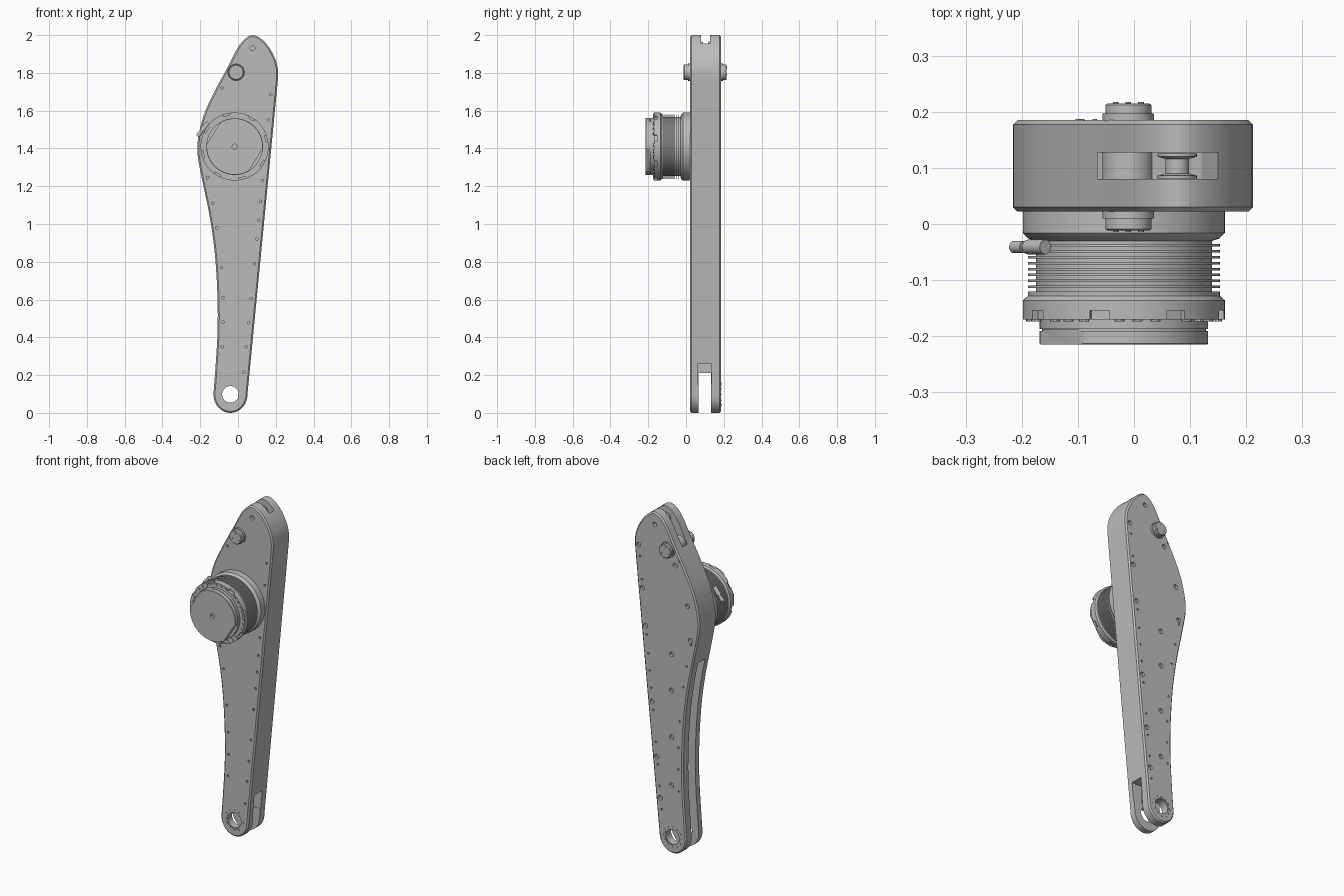
import bpy, bmesh, math
from mathutils import Vector, Matrix

if "Cube" in bpy.data.objects:
    bpy.data.objects.remove(bpy.data.objects["Cube"], do_unlink=True)

grey = bpy.data.materials.new("machined_grey")
grey.use_nodes = True
grey.diffuse_color = (0.5, 0.5, 0.5, 1)
grey.node_tree.nodes["Principled BSDF"].inputs["Base Color"].default_value = (0.5, 0.5, 0.5, 1)

FRONT, BACK = 0.022, 0.185
MOTOR = (-0.018, 1.41)
PIVOT = (-0.04, 0.098)


def make(name, bm):
    bmesh.ops.recalc_face_normals(bm, faces=bm.faces)
    mesh = bpy.data.meshes.new(name)
    bm.to_mesh(mesh)
    bm.free()
    mesh.materials.append(grey)
    ob = bpy.data.objects.new(name, mesh)
    bpy.context.collection.objects.link(ob)
    return ob


def smooth(ob, angle=30):
    bpy.ops.object.select_all(action="DESELECT")
    ob.select_set(True)
    bpy.context.view_layer.objects.active = ob
    bpy.ops.object.shade_smooth_by_angle(angle=math.radians(angle))


def loft(bm, loops):
    """Bridge closed loops of equal length and cap both ends."""
    rings = [[bm.verts.new(p) for p in loop] for loop in loops]
    n = len(rings[0])
    for a, b in zip(rings, rings[1:]):
        for i in range(n):
            j = (i + 1) % n
            bm.faces.new((a[i], a[j], b[j], b[i]))
    bm.faces.new(rings[0])
    bm.faces.new(rings[-1])


def lathe(bm, profile, centre, seg=64):
    """Turn (radius, y) points about an axis along y."""
    turn = [2 * math.pi * i / seg for i in range(seg)]
    loft(bm, [[(centre[0] + r * math.cos(t), y, centre[1] + r * math.sin(t)) for t in turn]
              for r, y in profile])


def disc(bm, x, z, r, y0, y1, seg=12):
    lathe(bm, [(r, y0), (r, y1)], (x, z), seg)


def prism(bm, points, y0, y1):
    loft(bm, [[(x, y, z) for x, z in points] for y in (y0, y1)])


def box(bm, lo, hi):
    prism(bm, [(lo[0], lo[2]), (hi[0], lo[2]), (hi[0], hi[2]), (lo[0], hi[2])], lo[1], hi[1])


def cut(ob, bm):
    """Subtract a cutter and keep only the result."""
    cutter = make("cutter", bm)
    cutter.hide_render = True
    mod = ob.modifiers.new("cut", "BOOLEAN")
    mod.operation, mod.solver, mod.object = "DIFFERENCE", "EXACT", cutter
    graph = bpy.context.evaluated_depsgraph_get()
    mesh = bpy.data.meshes.new_from_object(ob.evaluated_get(graph))
    ob.modifiers.clear()
    ob.data = mesh
    bpy.data.objects.remove(cutter, do_unlink=True)


# Arm outline: curved left edge, rounded head, straight right edge, round foot
left = [(-0.13, 0.1), (-0.12, 0.23), (-0.108, 0.44), (-0.11, 0.65), (-0.125, 0.865),
        (-0.152, 1.05), (-0.19, 1.235), (-0.214, 1.37), (-0.21, 1.46), (-0.18, 1.58),
        (-0.125, 1.7), (-0.055, 1.83), (0.013, 1.955)]
head = [(0.077, 2.0), (0.14, 1.965), (0.19, 1.89), (0.212, 1.81), (0.205, 1.7)]


def spline(pts, steps=5):
    pts = [Vector(p) for p in pts]
    out = []
    for i in range(len(pts) - 1):
        a, b, c, d = pts[max(i - 1, 0)], pts[i], pts[i + 1], pts[min(i + 2, len(pts) - 1)]
        for k in range(steps):
            t = k / steps
            out.append(0.5 * (2 * b + (c - a) * t + (2 * a - 5 * b + 4 * c - d) * t * t
                              + (3 * b - a - 3 * c + d) * t ** 3))
    return out + [pts[-1]]


upper = spline(left + head)
foot = [Vector((PIVOT[0] + 0.09 * math.cos(t), PIVOT[1] + 0.098 * math.sin(t)))
        for t in [-math.pi * i / 20 for i in range(20)]]
outline = upper + foot


def inset(points, d):
    out = []
    for i, p in enumerate(points):
        t = (points[(i + 1) % len(points)] - points[i - 1]).normalized()
        out.append(p + Vector((t.y, -t.x)) * d)
    return out


def edge_x(z, side):
    """x of the arm edge at height z."""
    if side > 0:
        return 0.05 + (z - 0.1) * 0.155 / 1.6
    for a, b in zip(left, left[1:]):
        if a[1] <= z <= b[1]:
            return a[0] + (b[0] - a[0]) * (z - a[1]) / (b[1] - a[1])


bm = bmesh.new()
small = inset(outline, 0.008)
loft(bm, [[(p.x, y, p.y) for p in pts] for pts, y in
          ((small, FRONT), (outline, FRONT + 0.008), (outline, BACK - 0.008), (small, BACK))])
arm = make("arm_body", bm)

# Fork slot at the foot, with a wider mouth above it on the right edge
bm = bmesh.new()
box(bm, (-0.3, 0.066, -0.1), (0.3, 0.132, 0.21))
cut(arm, bm)
bm = bmesh.new()
box(bm, (0.0, 0.062, 0.15), (0.3, 0.135, 0.26))
cut(arm, bm)

# Long pocket along the curved edge
run = [0.15 + 0.1 * i for i in range(11)]
bm = bmesh.new()
prism(bm, [(edge_x(z, -1) - 0.05, z) for z in run]
      + [(edge_x(z, -1) + 0.055, z) for z in reversed(run)], 0.066, 0.132)
cut(arm, bm)

# Pulley slot in the head
bm = bmesh.new()
prism(bm, [(-0.065, 2.1), (-0.065, 1.75), (0.03, 1.82), (0.12, 1.88), (0.15, 1.955), (0.15, 2.1)],
      0.08, 0.127)
cut(arm, bm)

# Pivot bore, head bore and screw holes on both faces
bm = bmesh.new()
disc(bm, *PIVOT, 0.05, -0.1, 0.3, 40)
disc(bm, 0.077, 1.93, 0.013, FRONT - 0.1, FRONT + 0.02)
disc(bm, 0.077, 1.93, 0.013, BACK - 0.02, BACK + 0.1)
rows = {-1: (0.35, 0.48, 0.61, 0.77, 0.98, 1.11, 1.245, 1.72),
        1: (0.215, 0.35, 0.475, 0.605, 0.79, 0.92, 1.02, 1.12, 1.23, 1.55, 1.685)}
for side, heights in rows.items():
    for z in heights:
        x = edge_x(z, side) - side * 0.03
        disc(bm, x, z, 0.007, FRONT - 0.1, FRONT + 0.012, 8)
        disc(bm, x, z + 0.03, 0.006, BACK - 0.012, BACK + 0.1, 8)
wide = [(edge_x(z, 1) - 0.03, z) for z in (0.31, 0.55, 0.87, 1.31, 1.53, 1.78)]
wide += [(-0.035, z) for z in (0.405, 0.69, 0.97, 1.185)]
wide += [(-0.16, 1.3), (-0.14, 1.5), (-0.058, 1.72)]
for x, z in wide:
    disc(bm, x, z, 0.014, BACK - 0.015, BACK + 0.1)
cut(arm, bm)
smooth(arm, 25)

# Bushings in the fork, with a ring of small screws
for name, y0, y1, face in (("front_bushing", FRONT, 0.066, FRONT), ("back_bushing", 0.132, BACK, BACK)):
    bm = bmesh.new()
    lathe(bm, [(0.051, y0 + 0.002), (0.051, y1 - 0.002)], PIVOT, 40)
    for i in range(12):
        t = math.pi * i / 6
        disc(bm, PIVOT[0] + 0.06 * math.cos(t), PIVOT[1] + 0.06 * math.sin(t), 0.004,
             face - 0.002, face + 0.002, 8)
    bush = make(name, bm)
    bm = bmesh.new()
    disc(bm, *PIVOT, 0.044, -0.1, 0.3, 40)
    cut(bush, bm)
    smooth(bush)

# Cross pin with shoulders and screw heads
PIN = (-0.01, 1.803)
bm = bmesh.new()
lathe(bm, [(0.037, -0.012), (0.041, -0.009), (0.041, 0.01), (0.046, 0.01), (0.046, 0.197),
           (0.041, 0.197), (0.041, 0.212), (0.037, 0.215)], PIN, 40)
for i in range(3):
    t = math.radians(90 + 120 * i)
    disc(bm, PIN[0] + 0.026 * math.cos(t), PIN[1] + 0.026 * math.sin(t), 0.005, -0.014, 0.217, 8)
smooth(make("cross_pin", bm))

# Grooved pulley in the head
bm = bmesh.new()
lathe(bm, [(0.035, 0.081), (0.035, 0.086), (0.021, 0.09), (0.021, 0.116), (0.035, 0.12),
           (0.035, 0.126)], (0.077, 1.93), 32)
smooth(make("head_pulley", bm))

# Motor housing: base, cooling fins and notched rim
profile = [(0.18, 0.03), (0.18, -0.016), (0.17, -0.026)]
for i in range(9):
    y = -0.03 - i * 0.0105
    profile += [(0.157, y), (0.157, y - 0.006), (0.171, y - 0.006), (0.171, y - 0.0105)]
profile += [(0.171, -0.128), (0.18, -0.136), (0.18, -0.17)]
bm = bmesh.new()
lathe(bm, profile, MOTOR, 72)
motor = make("motor_housing", bm)
bm = bmesh.new()
place = Matrix.Translation((MOTOR[0], 0, MOTOR[1]))
for i in range(8):
    notch = bmesh.new()
    box(notch, (0.168, -0.2, -0.018), (0.22, -0.154, 0.018))
    notch.transform(place @ Matrix.Rotation(-math.radians(14 + 45 * i), 4, "Y"))
    part = bpy.data.meshes.new("notch")
    notch.to_mesh(part)
    notch.free()
    bm.from_mesh(part)
    bpy.data.meshes.remove(part)
cut(motor, bm)
smooth(motor)

# Screw heads between the notches
bm = bmesh.new()
for i in range(32):
    if i % 4:
        t = math.radians(14 + 11.25 * i)
        disc(bm, MOTOR[0] + 0.166 * math.cos(t), MOTOR[1] + 0.166 * math.sin(t), 0.009, -0.174, -0.165, 10)
smooth(make("rim_screws", bm))

# Motor cap with a groove, a centre hole and two flats
bm = bmesh.new()
lathe(bm, [(0.15, -0.165), (0.15, -0.187), (0.146, -0.187), (0.146, -0.191), (0.15, -0.191),
           (0.15, -0.213), (0.148, -0.215), (0.013, -0.215), (0.013, -0.2)], MOTOR)
cap = make("motor_cap", bm)
for s in (-1, 1):
    bm = bmesh.new()
    box(bm, (0.132, -0.3, -0.2), (0.3, -0.188, 0.2))
    bm.transform(place @ Matrix.Rotation(math.radians(32 + 90 * (1 - s)), 4, "Y"))
    cut(cap, bm)
smooth(cap)

# Cable connector lying against the housing
bm = bmesh.new()
axis = Vector((-0.06, 0, -0.075)).normalized()
turn = axis.to_track_quat("Z", "Y").to_matrix().to_4x4()
for r, start, length in ((0.013, 0, 0.05), (0.008, 0.05, 0.01), (0.011, 0.06, 0.03)):
    spot = Vector((-0.158, -0.041, 1.535)) + axis * (start + length / 2)
    bmesh.ops.create_cone(bm, cap_ends=True, segments=16, radius1=r, radius2=r, depth=length,
                          matrix=Matrix.Translation(spot) @ turn)
smooth(make("cable_connector", bm))
